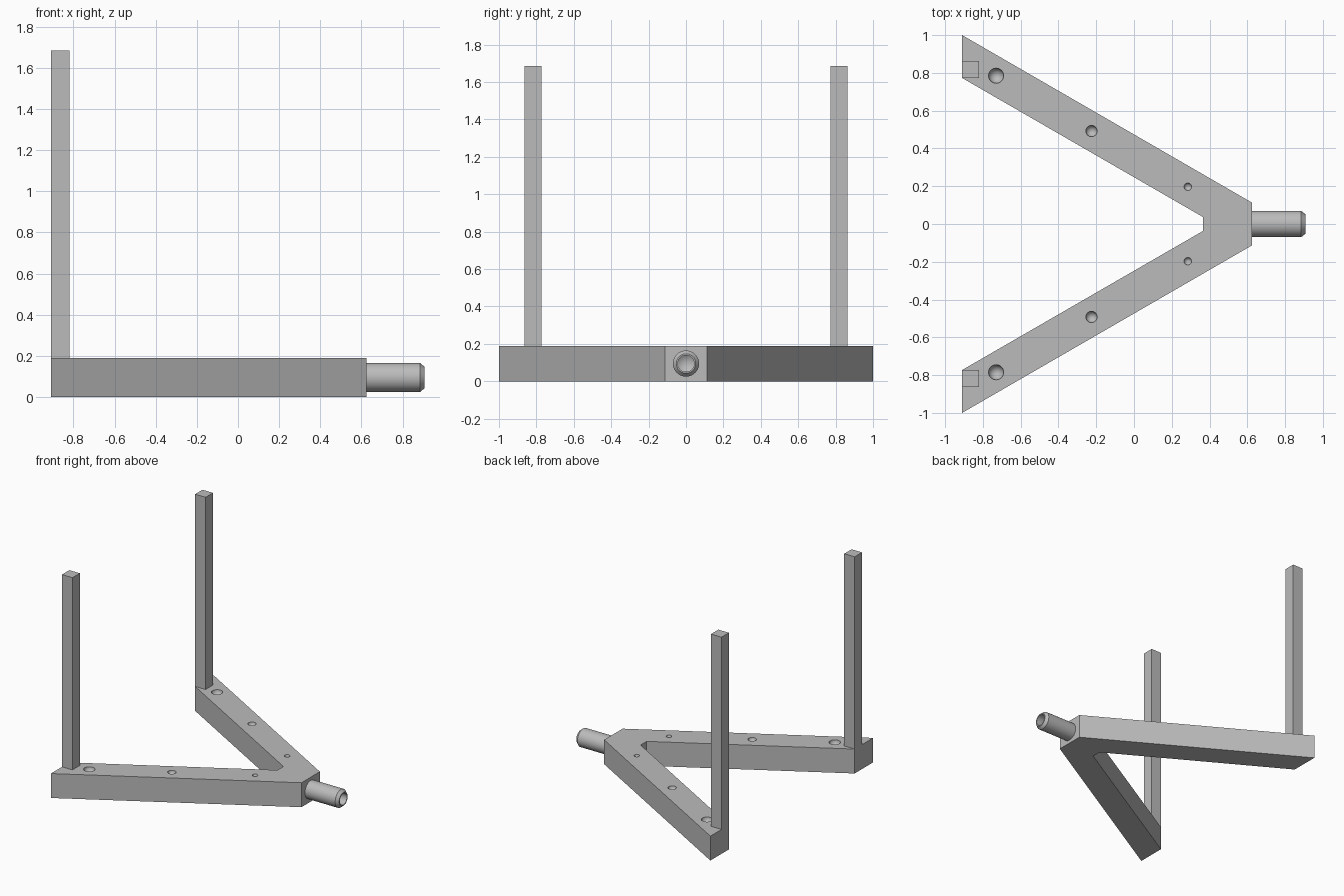
import bpy, bmesh, math
from mathutils import Matrix, Vector

old = bpy.data.objects.get("Cube")
if old:
    bpy.data.objects.remove(old, do_unlink=True)

grey = bpy.data.materials.new("plain grey")
grey.use_nodes = True
grey.diffuse_color = (0.5, 0.5, 0.5, 1)
grey.node_tree.nodes["Principled BSDF"].inputs["Base Color"].default_value = (0.5, 0.5, 0.5, 1)

HEIGHT = 0.19    # thickness of the V frame
BACK = -0.91     # open end of the V
NOSE = 0.625     # blunt tip of the V


def finish(name, bm):
    """Turn a bmesh into a grey object."""
    bmesh.ops.recalc_face_normals(bm, faces=bm.faces)
    mesh = bpy.data.meshes.new(name)
    bm.to_mesh(mesh)
    bm.free()
    mesh.materials.append(grey)
    obj = bpy.data.objects.new(name, mesh)
    bpy.context.collection.objects.link(obj)
    return obj


def select_only(obj):
    bpy.ops.object.select_all(action='DESELECT')
    obj.select_set(True)
    bpy.context.view_layer.objects.active = obj


def smooth(obj):
    select_only(obj)
    bpy.ops.object.shade_smooth_by_angle(angle=math.radians(30))


# V-shaped frame, extruded from its mirrored outline
half = [(BACK, 0.773), (BACK, 1.0), (NOSE, 0.113)]
outline = half + [(x, -y) for x, y in reversed(half)] + [(0.365, -0.037), (0.365, 0.037)]
bm = bmesh.new()
base = bm.faces.new([bm.verts.new((x, y, 0)) for x, y in outline])
top = bmesh.ops.extrude_face_region(bm, geom=[base])["geom"]
bmesh.ops.translate(bm, vec=(0, 0, HEIGHT),
                    verts=[e for e in top if isinstance(e, bmesh.types.BMVert)])
frame = finish("v_frame", bm)

# Round dimples in the top of both arms, shrinking towards the nose
bm = bmesh.new()
for x, y, r in [(-0.73, 0.785, 0.04), (-0.225, 0.492, 0.03), (0.285, 0.197, 0.02)]:
    for side in (1, -1):
        bmesh.ops.create_uvsphere(bm, u_segments=32, v_segments=16, radius=r,
                                  matrix=Matrix.Translation((x, y * side, HEIGHT)))
cutter = finish("dimple_cutter", bm)
cutter.hide_render = True
mod = frame.modifiers.new("dimples", 'BOOLEAN')
mod.operation = 'DIFFERENCE'
mod.solver = 'EXACT'
mod.object = cutter
select_only(frame)
bpy.ops.object.modifier_apply(modifier=mod.name)
bpy.data.objects.remove(cutter, do_unlink=True)
smooth(frame)

# Square posts at the ends of the arms
POST, POST_TOP = 0.09, 1.685
for name, side in (("left_post", 1), ("right_post", -1)):
    bm = bmesh.new()
    place = Matrix.Translation((BACK + POST / 2, 0.818 * side, (HEIGHT + POST_TOP) / 2))
    bmesh.ops.create_cube(bm, size=1, matrix=place @ Matrix.Diagonal(
        (POST, POST, POST_TOP - HEIGHT, 1)))
    finish(name, bm)

# Hollow peg on the nose: chamfered rim and a blind bore, spun round the x axis
profile = [(NOSE, 0), (NOSE, 0.07), (0.885, 0.07), (0.907, 0.052),
           (0.907, 0.044), (0.78, 0.044), (0.75, 0)]
bm = bmesh.new()
verts = [bm.verts.new((x, 0, HEIGHT / 2 + r)) for x, r in profile]
edges = [bm.edges.new(pair) for pair in zip(verts, verts[1:])]
bmesh.ops.spin(bm, geom=verts + edges, cent=(0, 0, HEIGHT / 2), axis=(1, 0, 0),
               angle=math.tau, steps=40, use_duplicate=False)
bmesh.ops.remove_doubles(bm, verts=bm.verts, dist=0.0005)
smooth(finish("nose_peg", bm))
